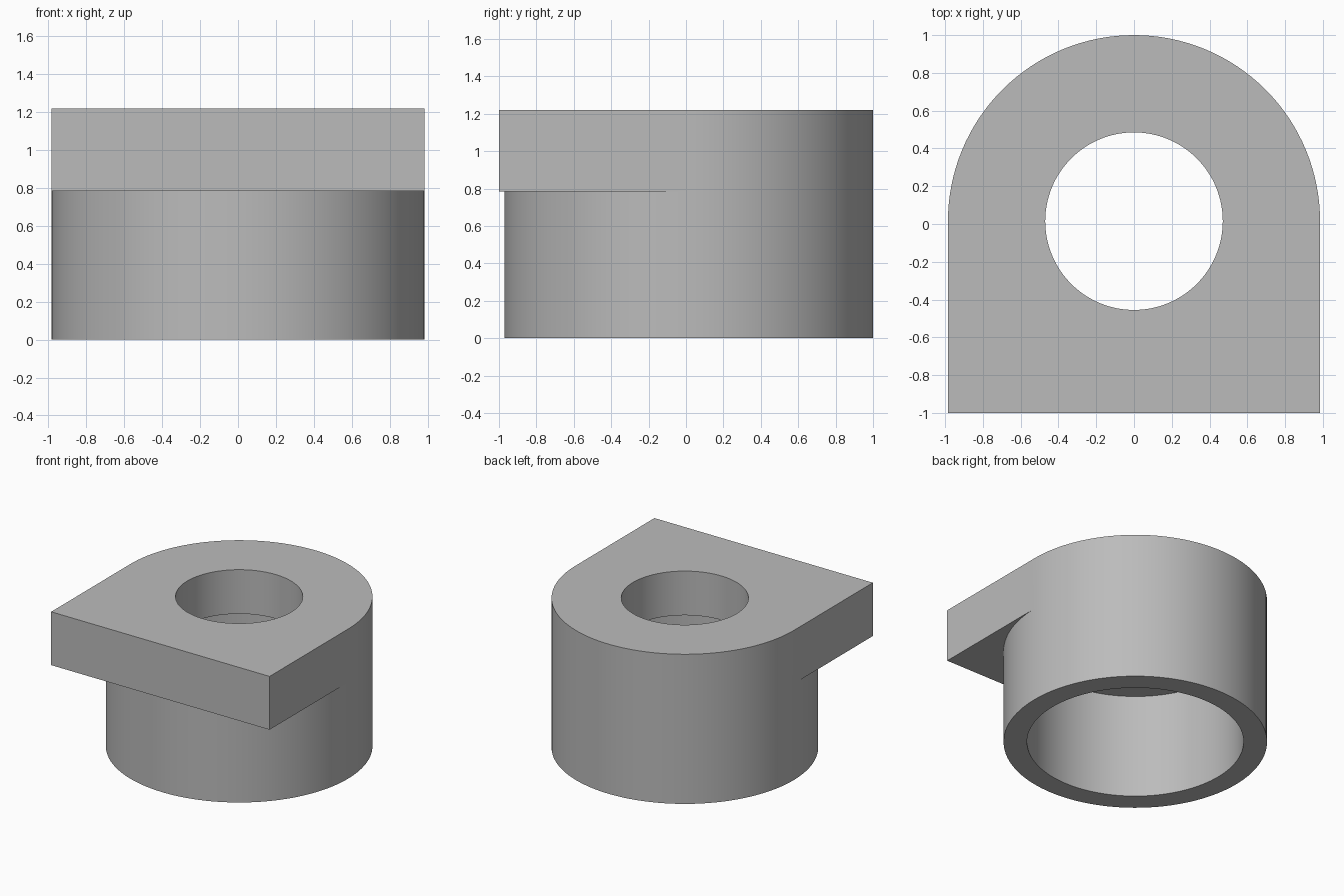
import bpy, bmesh
from math import cos, sin, pi

cube = bpy.data.objects.get("Cube")
if cube:
    bpy.data.objects.remove(cube, do_unlink=True)

SEGMENTS = 128
CENTRE_Y = 0.015
OUTER, BORE, HOLE = 0.985, 0.81, 0.47
TOP, PLATE_BOTTOM, BORE_TOP = 1.22, 0.785, 0.86
FRONT = 1.015  # distance from the axis to the flat front


def circle(radius, z):
    angles = [2 * pi * i / SEGMENTS for i in range(SEGMENTS)]
    return [(radius * cos(a), CENTRE_Y + radius * sin(a), z) for a in angles]


def plate_outline(z):
    # Round at the back, square at the front
    points = []
    for i in range(SEGMENTS):
        a = 2 * pi * i / SEGMENTS
        c, s = cos(a), sin(a)
        if i <= SEGMENTS // 2:
            x, y = OUTER * c, OUTER * s
        else:
            m = max(abs(c), abs(s))
            x, y = OUTER * c / m, FRONT * s / m
        points.append((x, CENTRE_Y + y, z))
    return points


# Closed section carried around the axis: collar, plate, hole, wide bore
sections = [
    circle(BORE, 0),
    circle(OUTER, 0),
    circle(OUTER, PLATE_BOTTOM),
    plate_outline(PLATE_BOTTOM),
    plate_outline(TOP),
    circle(HOLE, TOP),
    circle(HOLE, BORE_TOP),
    circle(BORE, BORE_TOP),
]
bm = bmesh.new()
rings = [[bm.verts.new(p) for p in section] for section in sections]
for k, ring in enumerate(rings):
    following = rings[(k + 1) % len(rings)]
    for i in range(SEGMENTS):
        j = (i + 1) % SEGMENTS
        bm.faces.new((ring[i], ring[j], following[j], following[i]))

# Weld the back, where the plate and collar share one wall
bmesh.ops.remove_doubles(bm, verts=bm.verts[:], dist=1e-5)
bmesh.ops.recalc_face_normals(bm, faces=bm.faces[:])
mesh = bpy.data.meshes.new("flanged_collar")
bm.to_mesh(mesh)
bm.free()

collar = bpy.data.objects.new("flanged_collar", mesh)
bpy.context.collection.objects.link(collar)

# Plain grey finish
grey = bpy.data.materials.new("grey")
grey.use_nodes = True
colour = (0.5, 0.5, 0.5, 1)
grey.diffuse_color = colour
grey.node_tree.nodes["Principled BSDF"].inputs["Base Color"].default_value = colour
mesh.materials.append(grey)

# Smooth walls with crisp rims
bpy.ops.object.select_all(action="DESELECT")
collar.select_set(True)
bpy.context.view_layer.objects.active = collar
bpy.ops.object.shade_smooth_by_angle(angle=pi / 6)
